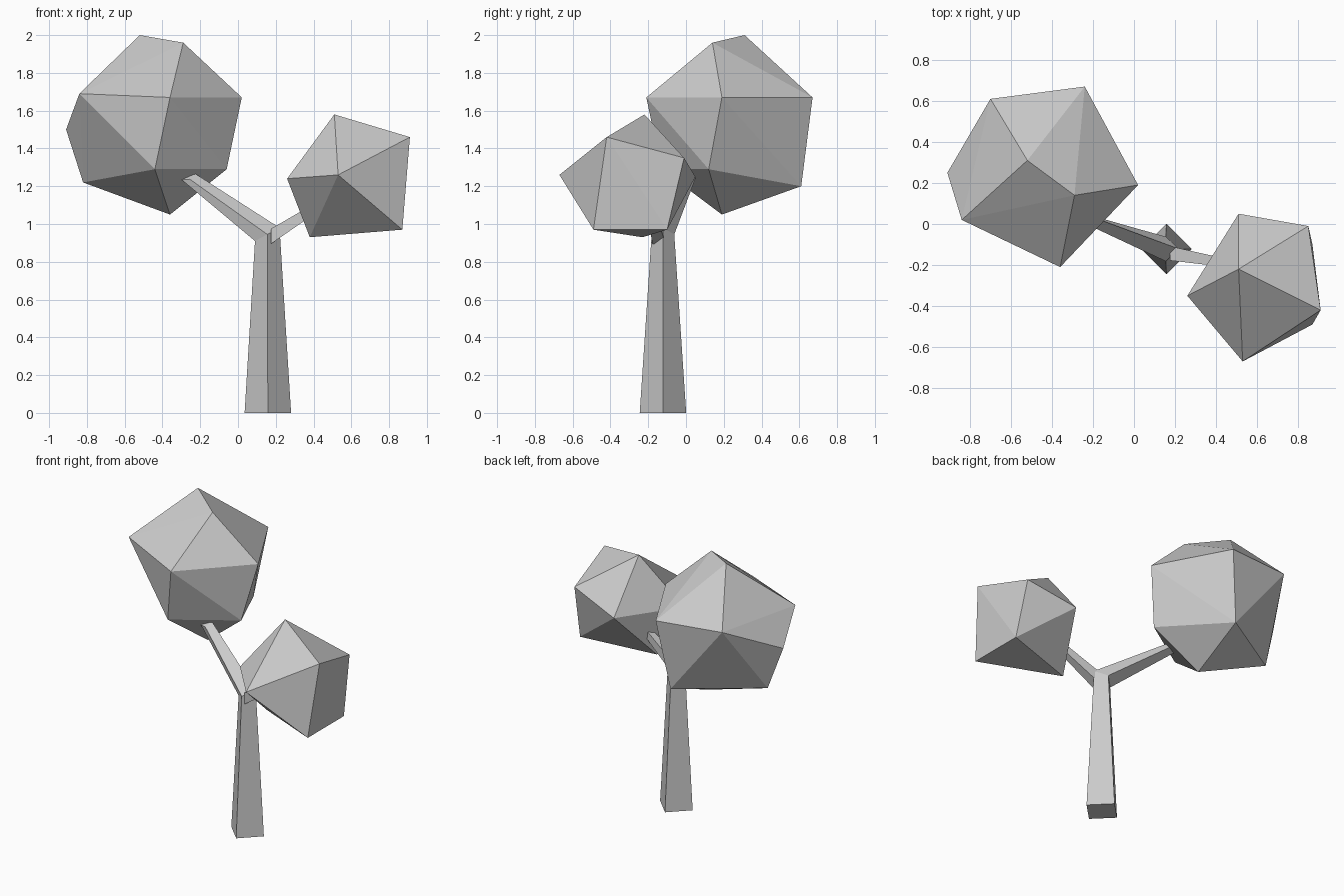
import bpy
import bmesh
from mathutils import Vector

default_cube = bpy.data.objects.get("Cube")
if default_cube:
    bpy.data.objects.remove(default_cube, do_unlink=True)

# One plain grey for the whole tree
grey = bpy.data.materials.new("plain_grey")
grey.use_nodes = True
colour = (0.6, 0.6, 0.6, 1)
grey.diffuse_color = colour
grey.node_tree.nodes["Principled BSDF"].inputs["Base Color"].default_value = colour


def finish(name, bm):
    """Turn a bmesh into a flat shaded object."""
    bmesh.ops.recalc_face_normals(bm, faces=bm.faces)
    mesh = bpy.data.meshes.new(name)
    bm.to_mesh(mesh)
    bm.free()
    mesh.materials.append(grey)
    obj = bpy.data.objects.new(name, mesh)
    bpy.context.collection.objects.link(obj)
    return obj


def faceted_crown(name, corners):
    """Wrap an irregular faceted ball around its corner points."""
    bm = bmesh.new()
    for corner in corners:
        bm.verts.new(corner)
    bmesh.ops.convex_hull(bm, input=bm.verts)
    return finish(name, bm)


def four_sided_limb(name, sections):
    """Loft a capped limb; a section is a centre and two half diagonals."""
    bm = bmesh.new()
    rings = []
    for section in sections:
        centre, u, v = (Vector(part) for part in section)
        rings.append([bm.verts.new(centre + d) for d in (u, v, -u, -v)])
    for low, high in zip(rings, rings[1:]):
        for i in range(4):
            j = (i + 1) % 4
            bm.faces.new((low[i], low[j], high[j], high[i]))
    bm.faces.new(rings[0][::-1])
    bm.faces.new(rings[-1])
    return finish(name, bm)


# Trunk that bends into the large branch
four_sided_limb("trunk_and_large_branch", [
    ((.158, -.122, 0), (.123, 0, 0), (0, .123, 0)),
    ((.155, -.122, .945), (.065, 0, .035), (0, .06, 0)),
    ((-.265, .035, 1.252), (.033, .01, .018), (-.01, .025, .015)),
])

# Small branch on the left side
four_sided_limb("small_branch", [
    ((.175, -.143, .935), (0, .035, .04), (0, -.035, .04)),
    ((.45, -.19, 1.11), (0, .02, .025), (0, -.02, .025)),
])

# Large crown
faceted_crown("large_crown", [
    (-.52, .31, 2), (-.29, .14, 1.96),
    (.02, .19, 1.67), (-.36, -.21, 1.67), (-.84, .02, 1.69),
    (-.24, .67, 1.67), (-.7, .61, 1.69), (-.91, .25, 1.5),
    (-.06, .12, 1.29), (-.44, -.13, 1.29), (-.82, .29, 1.22),
    (-.31, .61, 1.2), (-.36, .19, 1.05),
])

# Small crown
faceted_crown("small_crown", [
    (.51, -.22, 1.58), (.91, -.42, 1.46), (.85, -.01, 1.35),
    (.53, -.67, 1.26), (.26, -.35, 1.24), (.51, .05, 1.25),
    (.38, -.23, .93), (.87, -.49, .97), (.87, -.1, .97),
])
